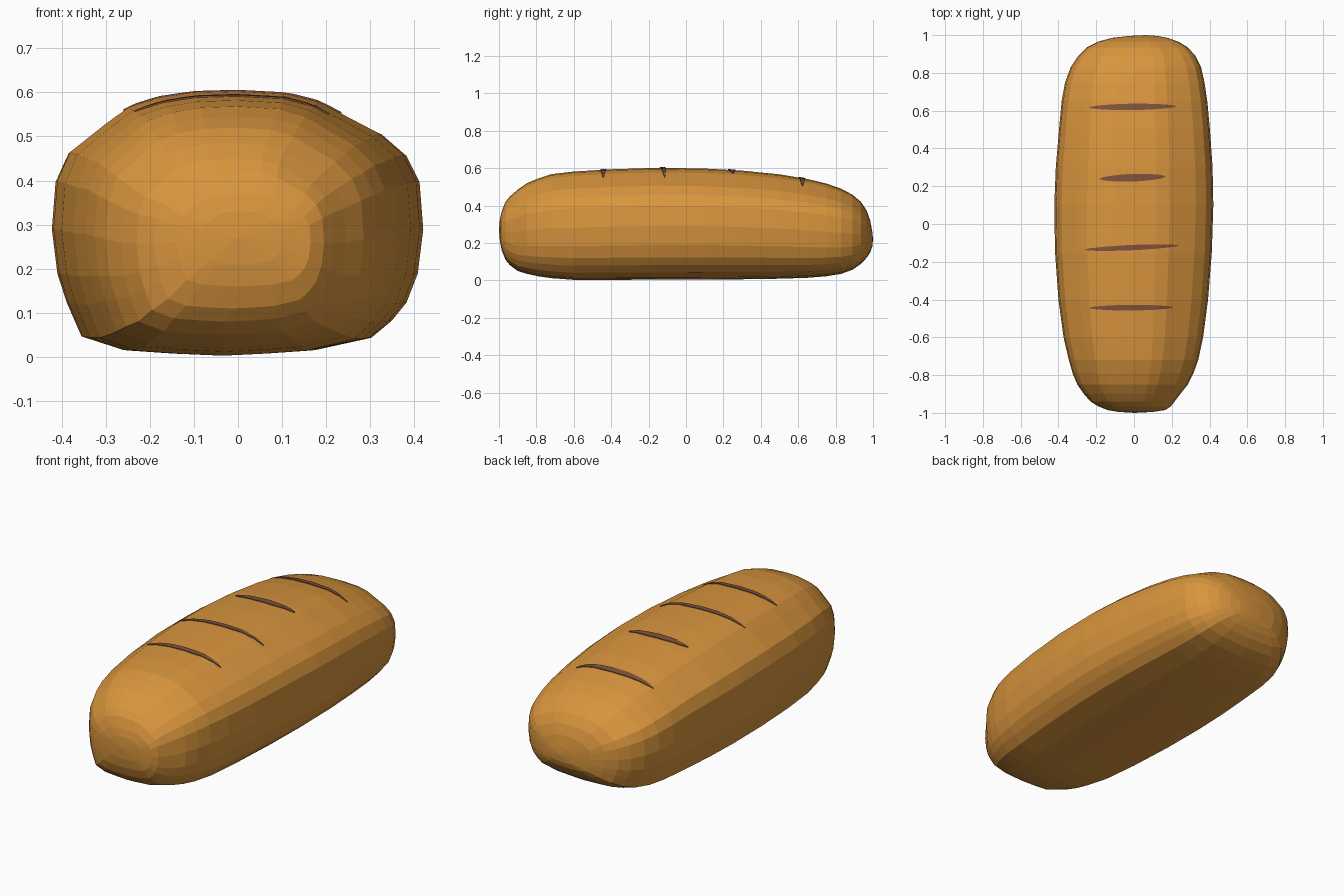
import bpy, bmesh, math
from mathutils import Vector
from mathutils.bvhtree import BVHTree

if "Cube" in bpy.data.objects:
    bpy.data.objects.remove(bpy.data.objects["Cube"])


def material(name, rgb):
    m = bpy.data.materials.new(name)
    m.diffuse_color = (*rgb, 1)
    m.use_nodes = True
    m.node_tree.nodes["Principled BSDF"].inputs["Base Color"].default_value = m.diffuse_color
    return m


def finish(bm, name, mat):
    bmesh.ops.recalc_face_normals(bm, faces=bm.faces)
    me = bpy.data.meshes.new(name)
    bm.to_mesh(me)
    me.materials.append(mat)
    ob = bpy.data.objects.new(name, me)
    bpy.context.collection.objects.link(ob)
    return ob


crust = material("crust", (0.69, 0.30, 0.047))
dark = material("dark_crust", (0.21, 0.083, 0.047))

# Cross-section of the loaf: across -1..1, up 0..1
section = [(-.84, .07), (-.62, .02), (-.36, .008), (-.08, 0), (.17, .008), (.43, .02), (.72, .065),
           (.83, .13), (.91, .20), (.97, .31), (1, .48), (.98, .66), (.91, .76), (.78, .84),
           (.45, .96), (.28, .99), (0, 1), (-.24, .995), (-.43, .975), (-.59, .94), (-.71, .88),
           (-.91, .77), (-.98, .66), (-1, .48), (-.97, .31), (-.92, .20)]

# Stations along the loaf: y, left x, right x, bottom z, top z
stations = [(-.995, -.08, .10, .21, .33), (-.985, -.14, .165, .16, .37), (-.965, -.19, .195, .11, .42),
            (-.94, -.23, .215, .08, .45), (-.90, -.265, .245, .05, .485), (-.85, -.30, .285, .035, .52),
            (-.79, -.325, .315, .022, .545), (-.72, -.345, .34, .012, .568), (-.60, -.373, .366, .003, .582),
            (-.40, -.40, .392, .003, .594), (-.15, -.418, .412, .004, .602), (.10, -.422, .42, .005, .598),
            (.30, -.414, .416, .006, .587), (.50, -.397, .402, .009, .567), (.65, -.383, .388, .014, .542),
            (.75, -.365, .373, .022, .518), (.83, -.335, .355, .035, .49), (.89, -.295, .325, .057, .458),
            (.935, -.25, .285, .088, .42), (.965, -.19, .235, .12, .375), (.985, -.12, .18, .15, .32),
            (.996, -.02, .12, .18, .26)]

# Loaf
bm = bmesh.new()
rings = []
for y, xl, xr, zb, zt in stations:
    cx, hw = (xl + xr) / 2, (xr - xl) / 2
    rings.append([bm.verts.new((cx + u * hw, y, zb + v * (zt - zb))) for u, v in section])
n = len(section)
for a, b in zip(rings, rings[1:]):
    for i in range(n):
        j = (i + 1) % n
        bm.faces.new((a[i], a[j], b[j], b[i]))
for ring, tip in ((rings[0], (0, -1, .27)), (rings[-1], (.06, 1, .22))):
    c = bm.verts.new(tip)
    for i in range(n):
        bm.faces.new((ring[i], ring[(i + 1) % n], c))
bm.normal_update()
tree = BVHTree.FromBMesh(bm)
finish(bm, "loaf", crust)


# Slashes: thin tapered strips draped over the top of the loaf
def slash(name, y, x0, x1, half, tilt, steps=18):
    bm = bmesh.new()
    rows = []
    for k in range(steps + 1):
        t = k / steps
        w = half * (0.12 + 0.88 * math.sin(math.pi * t) ** 0.6)
        x, yc = x0 + (x1 - x0) * t, y + tilt * (t - .5)
        row = []
        for dy, dz in ((-w, .004), (w, .004), (w, -.02), (-w, -.02)):
            hit = tree.ray_cast(Vector((x, yc + dy, 2)), Vector((0, 0, -1)))[0]
            row.append(bm.verts.new((x, yc + dy, hit.z + dz)))
        rows.append(row)
    for a, b in zip(rows, rows[1:]):
        for i in range(4):
            j = (i + 1) % 4
            bm.faces.new((a[i], a[j], b[j], b[i]))
    bm.faces.new(rows[0])
    bm.faces.new(rows[-1])
    finish(bm, name, dark)


for i, args in enumerate([(-.443, -.235, .205, .015, .003), (-.125, -.26, .235, .014, .022),
                          (.245, -.18, .165, .020, .012), (.62, -.235, .22, .017, .006)]):
    slash(f"slash_{i + 1}", *args)
